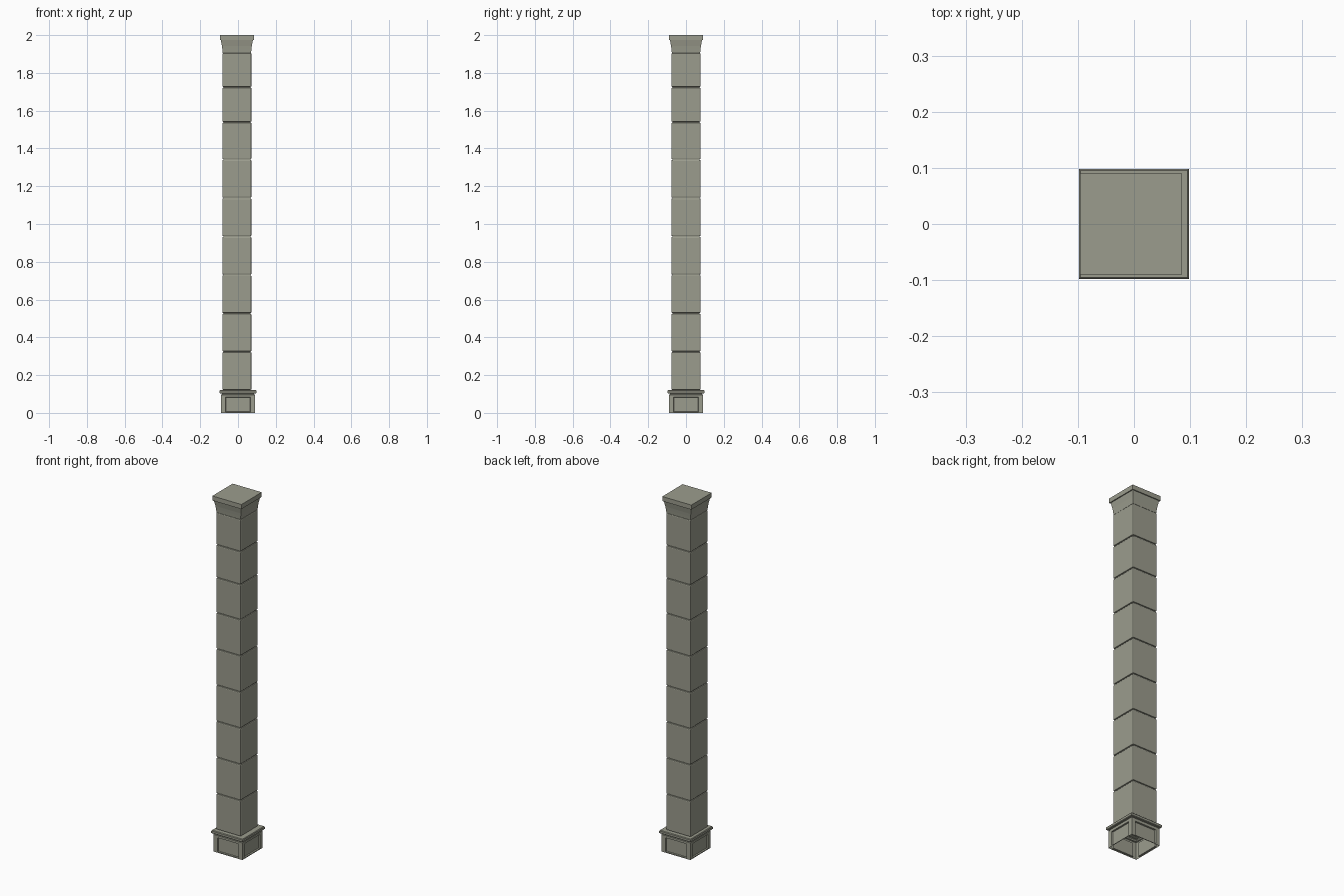
import bpy
import bmesh
from mathutils import Vector

cube = bpy.data.objects.get("Cube")
if cube:
    bpy.data.objects.remove(cube, do_unlink=True)

# Single stone colour
stone = bpy.data.materials.new("grey_stone")
stone.use_nodes = True
colour = (0.33, 0.335, 0.27, 1)
stone.diffuse_color = colour
bsdf = stone.node_tree.nodes["Principled BSDF"]
bsdf.inputs["Base Color"].default_value = colour
bsdf.inputs["Roughness"].default_value = 0.9

SHAFT_X = -0.006  # the shaft sits slightly off the base centre


def square_loft(bm, profile, cx=0.0, bottom=True, top=True):
    """Stack square rings given as (half width, height)."""
    rings = []
    for h, z in profile:
        corners = ((-h, -h), (h, -h), (h, h), (-h, h))
        rings.append([bm.verts.new((cx + x, y, z)) for x, y in corners])
    for a, b in zip(rings, rings[1:]):
        for i in range(4):
            j = (i + 1) % 4
            bm.faces.new((a[i], a[j], b[j], b[i]))
    if bottom:
        bm.faces.new(rings[0][::-1])
    if top:
        bm.faces.new(rings[-1])


def finish(name, bm, bevel=0.0, segments=2):
    mesh = bpy.data.meshes.new(name)
    bm.normal_update()
    bm.to_mesh(mesh)
    bm.free()
    mesh.materials.append(stone)
    obj = bpy.data.objects.new(name, mesh)
    bpy.context.collection.objects.link(obj)
    if bevel:
        mod = obj.modifiers.new("soft_edges", "BEVEL")
        mod.width = bevel
        mod.segments = segments
    return obj


# Hollow plinth with a sunken panel on each side
PANEL, PANEL_TOP, PANEL_LOW = 0.065, 0.084, 0.005
bm = bmesh.new()
square_loft(bm, [(0.09, 0), (0.09, 0.096)], bottom=False, top=False)
cuts = [((s * PANEL, 0, 0), (1, 0, 0)) for s in (-1, 1)]
cuts += [((0, s * PANEL, 0), (0, 1, 0)) for s in (-1, 1)]
cuts += [((0, 0, z), (0, 0, 1)) for z in (PANEL_LOW, PANEL_TOP)]
for co, no in cuts:
    geom = bm.verts[:] + bm.edges[:] + bm.faces[:]
    bmesh.ops.bisect_plane(bm, geom=geom, plane_co=Vector(co), plane_no=Vector(no))
bm.normal_update()
panels = []
for f in bm.faces:
    c = f.calc_center_median()
    if min(abs(c.x), abs(c.y)) < 0.01 and PANEL_LOW < c.z < PANEL_TOP:
        panels.append(f)
bmesh.ops.inset_individual(bm, faces=panels, thickness=0.002, depth=-0.008)
finish("plinth", bm)

# Plinth moulding: shadow groove and projecting ledge
bm = bmesh.new()
square_loft(bm, [(0.09, 0.096), (0.086, 0.098), (0.086, 0.102), (0.095, 0.103),
                 (0.098, 0.106), (0.098, 0.117), (0.095, 0.121)], bottom=False)
finish("plinth_ledge", bm)

# Recessed core that shows in the joints
bm = bmesh.new()
square_loft(bm, [(0.071, 0.12), (0.071, 1.91)], SHAFT_X, bottom=False, top=False)
finish("shaft_core", bm)

# Nine stacked shaft blocks with softened edges
joints = [0.12 + 0.2035 * i for i in range(7)] + [1.539, 1.724, 1.907]
for n, (low, high) in enumerate(zip(joints, joints[1:]), 1):
    bm = bmesh.new()
    square_loft(bm, [(0.077, low + 0.002), (0.077, high - 0.002)], SHAFT_X)
    finish(f"shaft_block_{n}", bm, bevel=0.005)

# Flared capital neck
bm = bmesh.new()
square_loft(bm, [(0.075, 1.905), (0.077, 1.925), (0.079, 1.942),
                 (0.082, 1.958), (0.085, 1.974)], SHAFT_X)
finish("capital_neck", bm)

# Top slab
bm = bmesh.new()
square_loft(bm, [(0.0905, 1.974), (0.0905, 2.0)], SHAFT_X)
finish("capital_slab", bm)
